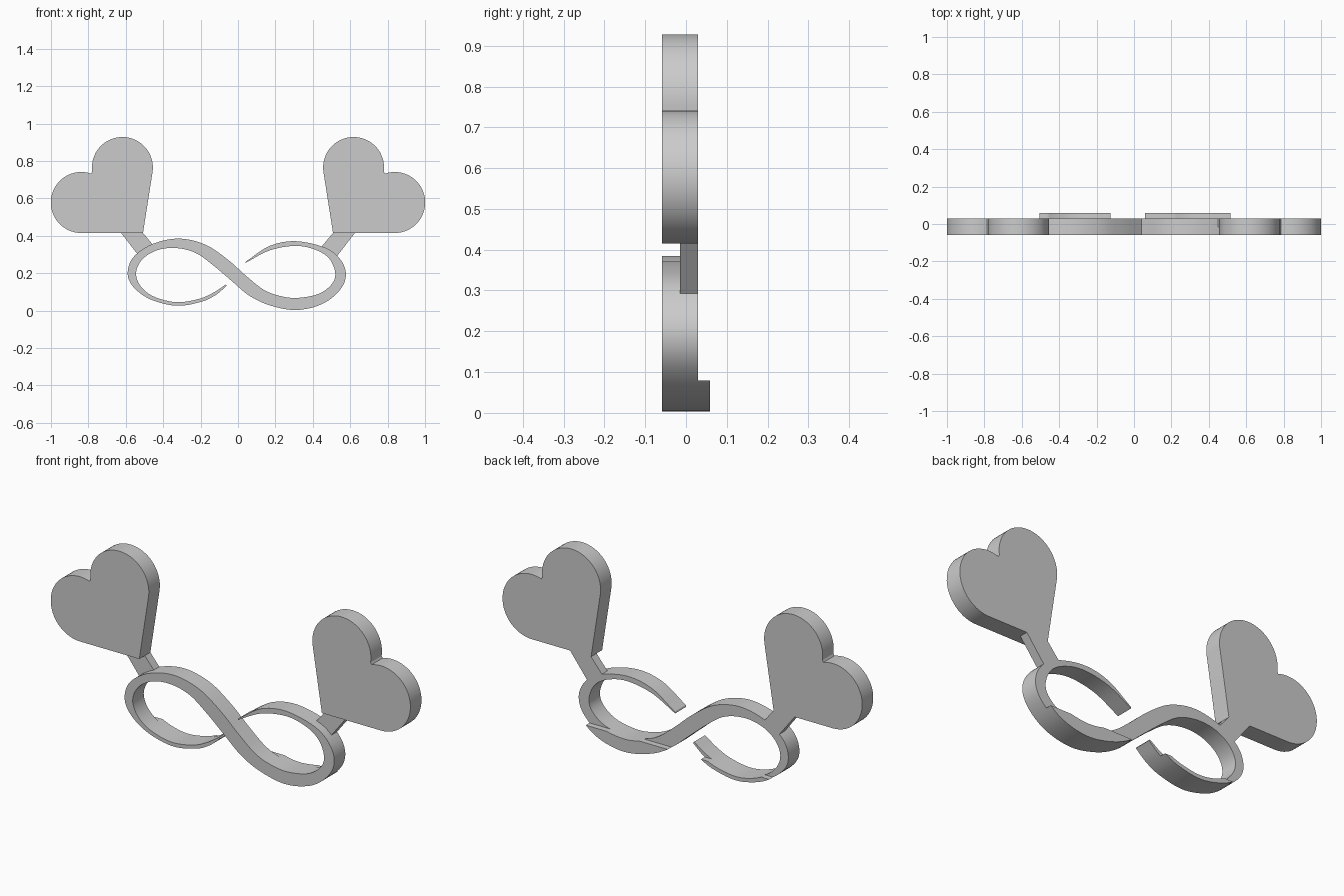
import bpy, bmesh, math
from mathutils import Vector

cube = bpy.data.objects.get("Cube")
if cube:
    bpy.data.objects.remove(cube, do_unlink=True)

FRONT, BACK, LEDGE_BACK, LEDGE_TOP = -0.059, 0.029, 0.059, 0.08

grey = bpy.data.materials.new("light grey")
grey.use_nodes = True
grey.diffuse_color = (0.6, 0.6, 0.6, 1)
grey.node_tree.nodes["Principled BSDF"].inputs["Base Color"].default_value = (0.6, 0.6, 0.6, 1)


def finish(name, bm):
    bmesh.ops.recalc_face_normals(bm, faces=bm.faces)
    mesh = bpy.data.meshes.new(name)
    bm.to_mesh(mesh)
    bm.free()
    mesh.materials.append(grey)
    obj = bpy.data.objects.new(name, mesh)
    bpy.context.collection.objects.link(obj)
    bpy.ops.object.select_all(action="DESELECT")
    obj.select_set(True)
    bpy.context.view_layer.objects.active = obj
    bpy.ops.object.shade_smooth_by_angle(angle=math.radians(30))
    return obj


def plate(name, outline, y0, y1):
    """Extrude an x-z outline from y0 to y1."""
    bm = bmesh.new()
    face = bm.faces.new([bm.verts.new((x, y0, z)) for x, z in outline])
    new = bmesh.ops.extrude_face_region(bm, geom=[face], use_keep_orig=True)["geom"]
    bmesh.ops.translate(bm, vec=(0, y1 - y0, 0),
                        verts=[v for v in new if isinstance(v, bmesh.types.BMVert)])
    return finish(name, bm)


def smooth_path(points, steps=6):
    """Catmull-Rom curve through the points."""
    p = [Vector(q) for q in points]
    p = [2 * p[0] - p[1]] + p + [2 * p[-1] - p[-2]]
    path = []
    for a, b, c, d in zip(p, p[1:], p[2:], p[3:]):
        for i in range(steps):
            t = i / steps
            path.append(0.5 * (2 * b + (c - a) * t + (2 * a - 5 * b + 4 * c - d) * t ** 2
                               + (3 * b - a - 3 * c + d) * t ** 3))
    return path + [p[-2]]


def ribbon(rail_a, rail_b, y0, y1):
    """Solid band between two matching rails."""
    bm = bmesh.new()
    rings = [[bm.verts.new((p.x, y, p.y)) for p, y in ((a, y0), (b, y0), (b, y1), (a, y1))]
             for a, b in zip(rail_a, rail_b)]
    for r, s in zip(rings, rings[1:]):
        for i in range(4):
            j = (i + 1) % 4
            bm.faces.new((r[i], r[j], s[j], s[i]))
    bm.faces.new(rings[0])
    bm.faces.new(rings[-1])
    return bm


# Infinity band: two edges running from the lower left tip to the upper right tip
upper_edge = smooth_path([
    (-.06, .133), (-.12, .083), (-.2, .046), (-.33, .026), (-.47, .061), (-.56, .127),
    (-.59, .2), (-.56, .285), (-.46, .355), (-.32, .385), (-.18, .355), (-.06, .277),
    (.05, .18), (.14, .11), (.23, .077), (.32, .068), (.43, .089), (.5, .14),
    (.52, .2), (.49, .275), (.42, .323), (.31, .346), (.17, .322), (.04, .255)])
lower_edge = smooth_path([
    (-.065, .14), (-.13, .097), (-.21, .062), (-.33, .045), (-.45, .075), (-.52, .13),
    (-.545, .2), (-.515, .27), (-.44, .32), (-.34, .335), (-.23, .31), (-.13, .24),
    (-.03, .155), (.06, .08), (.17, .028), (.31, .003), (.45, .035), (.545, .11),
    (.577, .19), (.55, .27), (.47, .335), (.31, .371), (.17, .346), (.043, .263)])
finish("infinity_band", ribbon(upper_edge, lower_edge, FRONT, BACK))

# Raised ledge on the back of the lowest part of both loops
bm = ribbon(upper_edge, lower_edge, BACK, LEDGE_BACK)
cut = bmesh.ops.bisect_plane(bm, geom=bm.verts[:] + bm.edges[:] + bm.faces[:],
                             plane_co=(0, 0, LEDGE_TOP), plane_no=(0, 0, 1), clear_outer=True)
bmesh.ops.holes_fill(bm, edges=[e for e in bm.edges if e.is_boundary], sides=0)
finish("back_ledge", bm)


def arc(cx, cz, r, start, end, n=32):
    angles = [math.radians(start + (end - start) * i / n) for i in range(n + 1)]
    return [(cx + r * math.cos(a), cz + r * math.sin(a)) for a in angles]


# Hearts and the short arms that carry them
heart = [(.508, .415)] + arc(.838, .578, .163, -90, 109) + arc(.618, .765, .163, -8, 188)
stem = [(.625, .415), (.508, .415), (.445, .34), (.53, .292)]
for side, sign in (("left", 1), ("right", -1)):
    plate(side + "_heart", [(sign * x, z) for x, z in heart], FRONT, BACK)
    plate(side + "_arm", [(sign * x, z) for x, z in stem], -.015, BACK)
